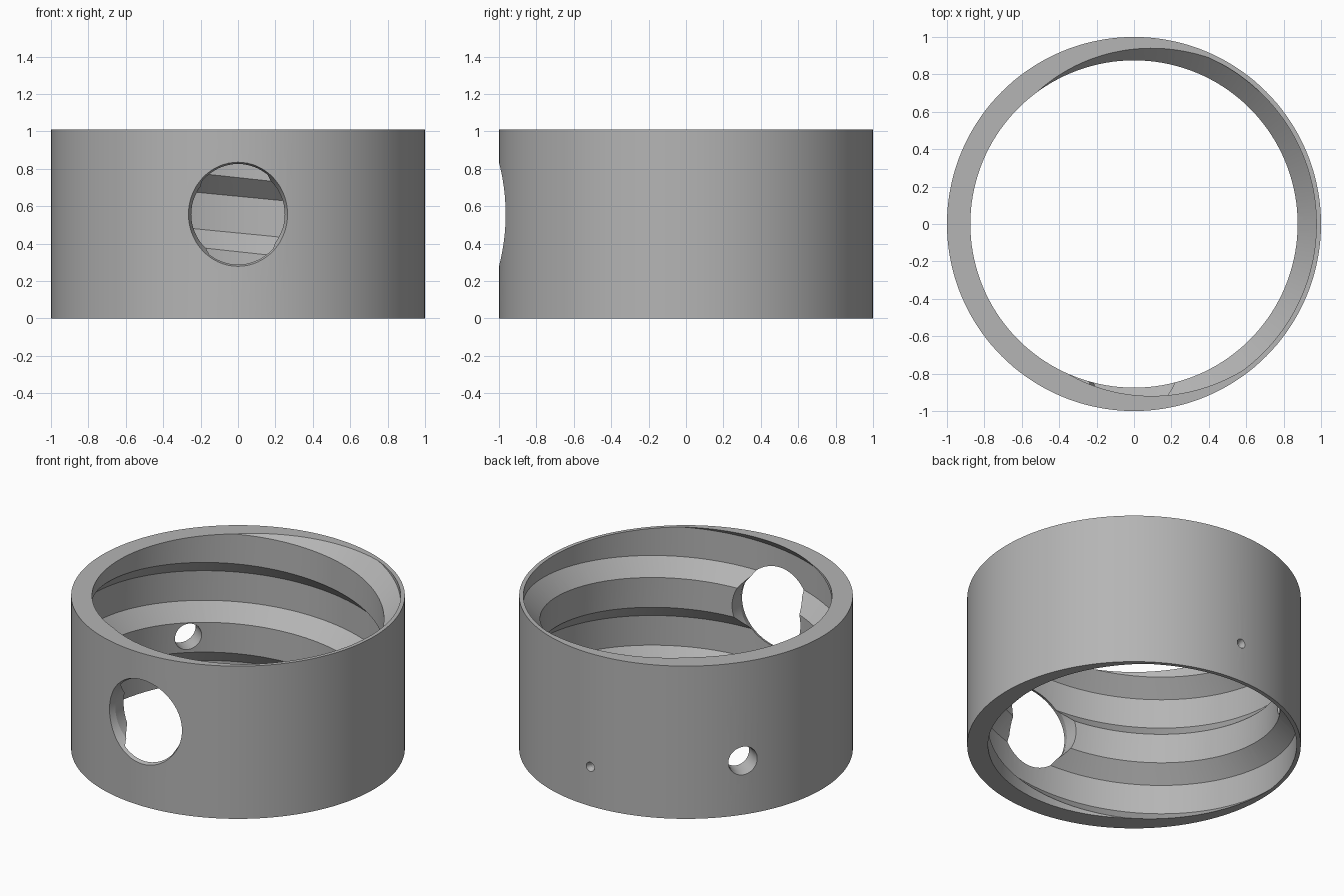
import bpy, bmesh, math
from mathutils import Matrix

if "Cube" in bpy.data.objects:
    bpy.data.objects.remove(bpy.data.objects["Cube"])

HEIGHT = 1.01
CREST, ROOT = 0.875, 0.975      # inner thread radii
PITCH = 0.593
GROOVE_Z = 0.555                # groove centre height at the back (+y)
SEG = 144

grey = bpy.data.materials.new("light grey")
grey.diffuse_color = (0.46, 0.46, 0.46, 1)
grey.use_nodes = True
grey.node_tree.nodes["Principled BSDF"].inputs["Base Color"].default_value = grey.diffuse_color


def finish(name, bm):
    bmesh.ops.recalc_face_normals(bm, faces=bm.faces)
    mesh = bpy.data.meshes.new(name)
    bm.to_mesh(mesh)
    bm.free()
    mesh.materials.append(grey)
    obj = bpy.data.objects.new(name, mesh)
    bpy.context.collection.objects.link(obj)
    return obj


def revolve(name, profile, seg, matrix=Matrix()):
    """Closed solid from (radius, height) rings around the local z axis."""
    bm = bmesh.new()
    rings = [[bm.verts.new((r * math.cos(2 * math.pi * i / seg),
                            r * math.sin(2 * math.pi * i / seg), z))
              for i in range(seg)] for r, z in profile]
    for a, b in zip(rings, rings[1:]):
        for i in range(seg):
            j = (i + 1) % seg
            bm.faces.new((a[i], a[j], b[j], b[i]))
    bm.faces.new(rings[0])
    bm.faces.new(rings[-1])
    bm.transform(matrix)
    return finish(name, bm)


def helix_groove(name):
    """Trapezoid swept along a right-handed helix, past both ends of the ring."""
    inner = CREST - 0.03
    half = 0.098
    ramp = 0.1 * (ROOT - inner) / (ROOT - CREST)
    section = [(inner, -half - ramp), (ROOT, -half), (ROOT, half), (inner, half + ramp)]
    bm = bmesh.new()
    rings = []
    for i in range(-2 * SEG, 2 * SEG + 1):
        turn = i / SEG
        a = math.pi / 2 + 2 * math.pi * turn
        rings.append([bm.verts.new((r * math.cos(a), r * math.sin(a),
                                    GROOVE_Z + PITCH * turn + z)) for r, z in section])
    for a, b in zip(rings, rings[1:]):
        for k in range(4):
            m = (k + 1) % 4
            bm.faces.new((a[k], a[m], b[m], b[k]))
    bm.faces.new(rings[0])
    bm.faces.new(rings[-1])
    return finish(name, bm)


def radial_hole(name, angle, z, r_out, r_in, depth):
    """Hole through the wall with a slight flare at the outer surface."""
    a = math.radians(angle)
    place = (Matrix.Translation((0, 0, z)) @ Matrix.Rotation(a, 4, 'Z')
             @ Matrix.Rotation(math.pi / 2, 4, 'Y'))
    edge = math.sqrt(1 - r_out ** 2)
    flare = r_out + (r_out - r_in) / depth * (1.06 - edge)
    return revolve(name, [(r_in, 0.6), (r_in, edge - depth), (flare, 1.06)], 64, place)


# Ring body
ring = revolve("threaded_ring", [(1, 0), (1, HEIGHT)], SEG)

# Bore, thread groove and wall holes
cutters = [
    revolve("bore_cutter", [(CREST, -0.2), (CREST, HEIGHT + 0.2)], SEG),
    helix_groove("thread_cutter"),
    radial_hole("front_port_cutter", -90, 0.557, 0.265, 0.25, 0.04),
    radial_hole("side_hole_cutter", 145, 0.356, 0.092, 0.085, 0.04),
    radial_hole("pin_hole_cutter", 90, 0.26, 0.03, 0.02, 0.03),
]
bpy.context.view_layer.objects.active = ring
for cutter in cutters:
    cutter.hide_render = True
    mod = ring.modifiers.new(cutter.name, 'BOOLEAN')
    mod.operation = 'DIFFERENCE'
    mod.solver = 'EXACT'
    mod.object = cutter
    bpy.ops.object.modifier_apply(modifier=mod.name)
    bpy.data.objects.remove(cutter)

# Smooth curved walls, sharp rims and thread edges
bpy.ops.object.select_all(action='DESELECT')
ring.select_set(True)
bpy.ops.object.shade_smooth_by_angle(angle=math.radians(14))
